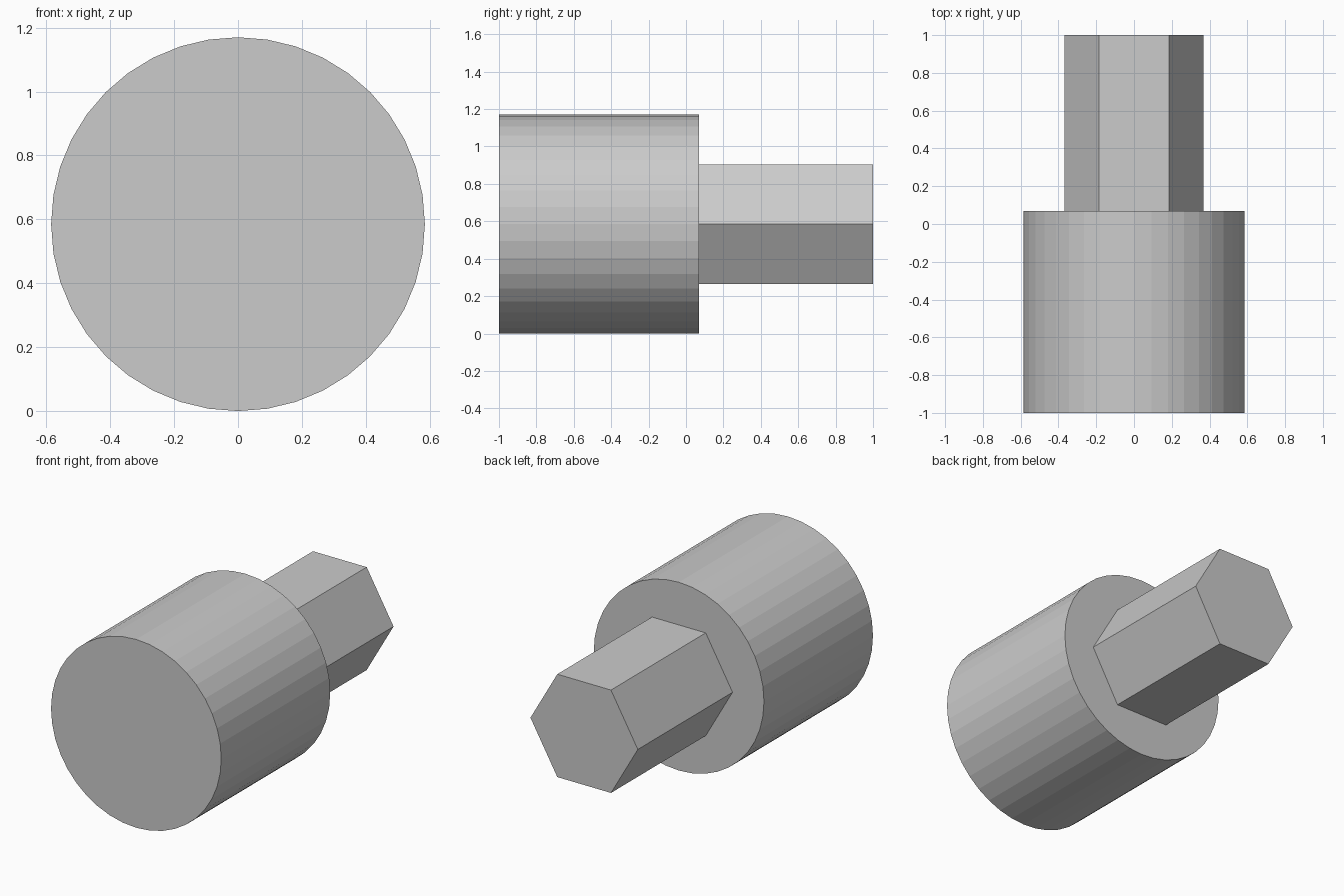
import bpy
import math

cube = bpy.data.objects.get("Cube")
if cube:
    bpy.data.objects.remove(cube, do_unlink=True)

AXIS_Z = 0.585   # height of the shared centre line
SHOULDER = 0.07  # where the body ends and the shank begins

grey = bpy.data.materials.new("plain grey")
grey.use_nodes = True
grey.diffuse_color = (0.6, 0.6, 0.6, 1)
grey.node_tree.nodes["Principled BSDF"].inputs["Base Color"].default_value = (0.6, 0.6, 0.6, 1)


def prism(name, sides, radius, y_start, y_end, roll=0.0):
    """Flat-shaded regular prism lying along y."""
    bpy.ops.mesh.primitive_cylinder_add(
        vertices=sides, radius=radius, depth=y_end - y_start,
        location=(0, (y_start + y_end) / 2, AXIS_Z),
        rotation=(math.pi / 2, roll, 0))
    obj = bpy.context.object
    obj.name = name
    obj.data.materials.append(grey)
    bpy.ops.object.transform_apply(location=False, rotation=True, scale=True)
    return obj


# Round body at the front
prism("round_body", 40, 0.585, -1.0, SHOULDER)

# Hexagonal shank at the back, flats at top and bottom
prism("hex_shank", 6, 0.369, SHOULDER, 1.0, roll=math.radians(30))
